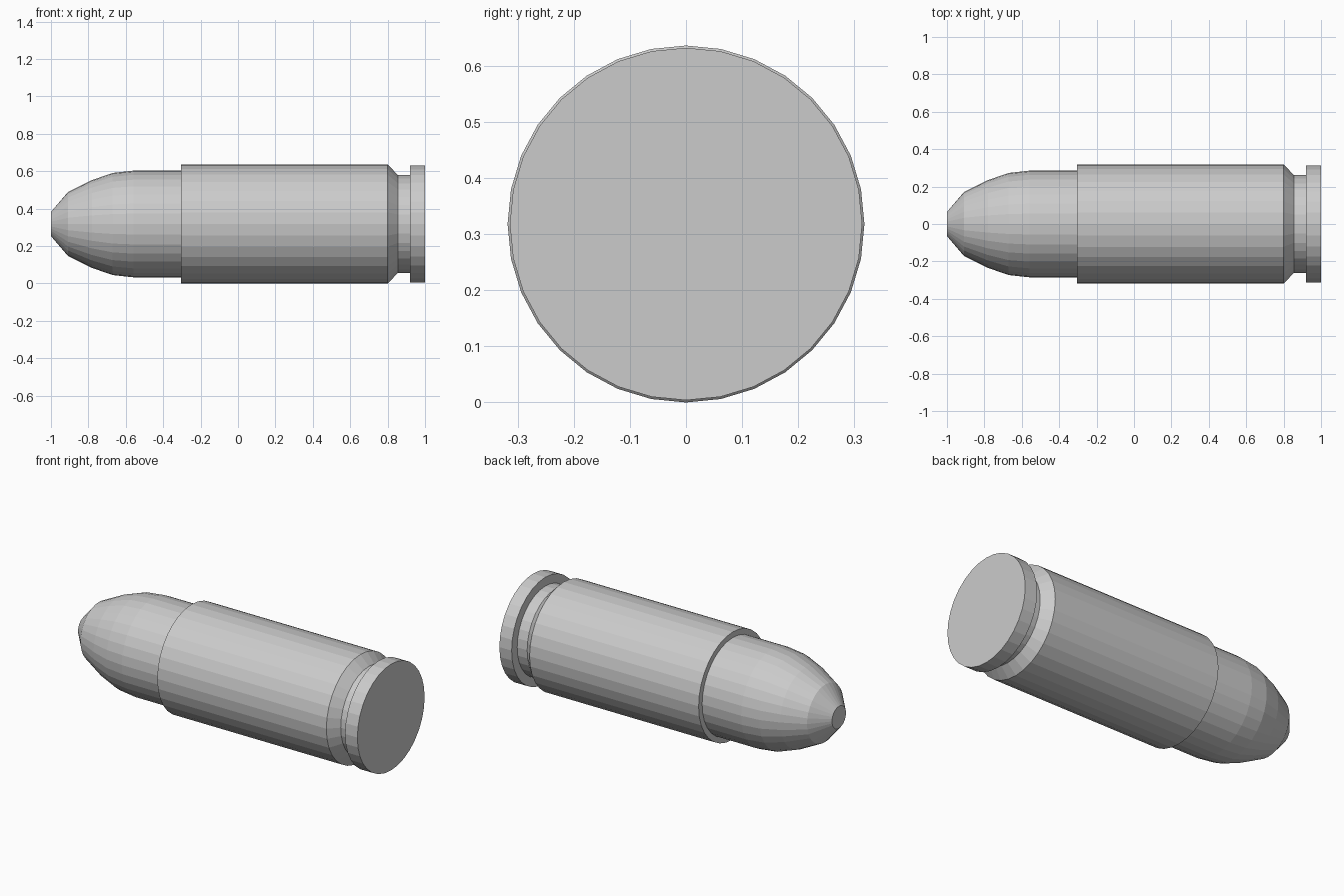
import bpy, bmesh
from math import sin, cos, tau

if "Cube" in bpy.data.objects:
    bpy.data.objects.remove(bpy.data.objects["Cube"])

SIDES = 32
AXIS_Z = 0.318


def lathe(name, profile, cap_start=False, cap_end=False):
    """Revolve (x, radius) points around the long x axis."""
    bm = bmesh.new()
    rings = [[bm.verts.new((x, r * sin(tau * i / SIDES), AXIS_Z + r * cos(tau * i / SIDES)))
              for i in range(SIDES)] for x, r in profile]
    for a, b in zip(rings, rings[1:]):
        for i in range(SIDES):
            j = (i + 1) % SIDES
            bm.faces.new((a[i], b[i], b[j], a[j]))
    if cap_start:
        bm.faces.new(rings[0])
    if cap_end:
        bm.faces.new(rings[-1][::-1])
    bm.normal_update()
    # make the winding face outwards
    side = bm.faces[:][SIDES] if len(profile) > 2 else bm.faces[:][0]
    bmesh.ops.recalc_face_normals(bm, faces=bm.faces)
    c = side.calc_center_median()
    if side.normal.y * c.y + side.normal.z * (c.z - AXIS_Z) < 0:
        bmesh.ops.reverse_faces(bm, faces=bm.faces)
    mesh = bpy.data.meshes.new(name)
    bm.to_mesh(mesh)
    bm.free()
    obj = bpy.data.objects.new(name, mesh)
    bpy.context.collection.objects.link(obj)
    return obj


# Rounded nose with a small flat tip
lathe("nose", [(-1.0, 0.065), (-0.91, 0.17), (-0.78, 0.235), (-0.67, 0.273),
               (-0.56, 0.285), (-0.305, 0.285)], cap_start=True)

# Casing: front lip, straight wall, bevel, groove and rear rim
lathe("casing", [(-0.305, 0.285), (-0.305, 0.318), (0.80, 0.318), (0.855, 0.262),
                 (0.92, 0.262), (0.92, 0.314), (1.0, 0.314)], cap_end=True)
